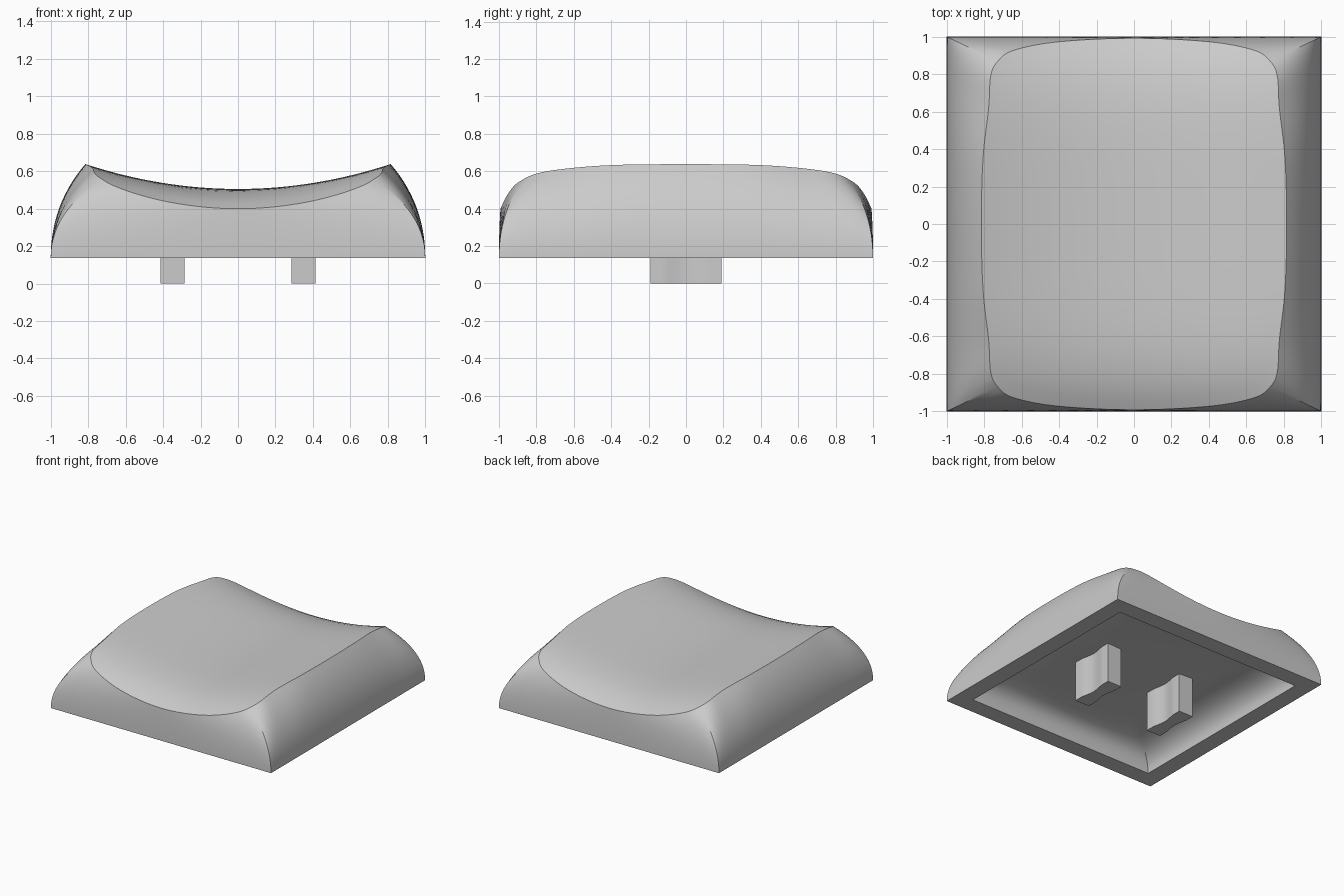
import bpy
import bmesh
from mathutils import Vector

if "Cube" in bpy.data.objects:
    bpy.data.objects.remove(bpy.data.objects["Cube"])

BASE = 0.137     # height of the skirt's lower edge
STEPS = 8        # subdivisions per outline segment
CORNER = 4       # index of the outline point that meets the square corner

grey = bpy.data.materials.new("light grey plastic")
grey.use_nodes = True
grey.diffuse_color = (0.6, 0.6, 0.6, 1)
grey.node_tree.nodes["Principled BSDF"].inputs["Base Color"].default_value = (0.6, 0.6, 0.6, 1)


def add_object(name, bm, angle):
    bmesh.ops.recalc_face_normals(bm, faces=bm.faces[:])
    mesh = bpy.data.meshes.new(name)
    bm.to_mesh(mesh)
    bm.free()
    mesh.materials.append(grey)
    obj = bpy.data.objects.new(name, mesh)
    bpy.context.collection.objects.link(obj)
    bpy.ops.object.select_all(action='DESELECT')
    obj.select_set(True)
    bpy.context.view_layer.objects.active = obj
    bpy.ops.object.shade_smooth_by_angle(angle=angle)


def spline(a, b, c, d, t):
    return 0.5 * (2 * b + (c - a) * t + (2 * a - 5 * b + 4 * c - d) * t ** 2
                  + (3 * b - a - 3 * c + d) * t ** 3)


def bezier(a, b, c, t):
    return a * (1 - t) ** 2 + b * 2 * t * (1 - t) + c * t ** 2


def dish(x, y):
    return 0.505 - 0.11 * abs(y) ** 5.2 + 0.2 * x * x


def ceiling(x, y):
    return 0.32 - 0.03 * abs(y) ** 4 + 0.06 * x * x


# One quarter of the dished top's rim, with the matching square foot
quarter = [Vector(p) for p in ((0.815, 0), (0.806, 0.35), (0.776, 0.62), (0.765, 0.79),
                               (0.727, 0.869), (0.64, 0.928), (0.4, 0.973), (0, 0.992))]
first, last = quarter[1], quarter[-2]
padded = [Vector((first.x, -first.y))] + quarter + [Vector((-last.x, last.y))]
rim, foot = [], []
corner = quarter[CORNER]
for i in range(len(quarter) - 1):
    for s in range(STEPS):
        p = spline(*padded[i:i + 4], s / STEPS)
        rim.append(p)
        foot.append(Vector((1, p.y / corner.y)) if i < CORNER else Vector((p.x / corner.x, 1)))


def full_loop(points, end_y):
    # Turn the quarter into a closed outline by mirroring
    half = points + [Vector((0, end_y))] + [Vector((-p.x, p.y)) for p in reversed(points)]
    return half + [Vector((p.x, -p.y)) for p in reversed(half[1:-1])]


rim, foot = full_loop(rim, quarter[-1].y), full_loop(foot, 1)


def wall(inset, rim_scale, height, bend, t):
    loop = []
    for r, f in zip(rim, foot):
        f, r = f * inset, r * rim_scale
        z = height(r.x, r.y)
        loop.append(bezier(Vector((f.x, f.y, BASE)),
                           Vector((f.x, f.y, BASE + bend * (z - BASE))),
                           Vector((r.x, r.y, z)), t))
    return loop


def surface(scale, height):
    return [Vector((p.x * scale, p.y * scale, height(p.x * scale, p.y * scale))) for p in rim]


# Cap shell: dish, outer wall, lower lip, hollow wall and ceiling
RINGS, WALL, INNER = 16, 14, 0.7
loops = [surface(i / RINGS, dish) for i in range(1, RINGS)]
loops += [wall(1, 1, dish, 0.57, 1 - i / WALL) for i in range(WALL + 1)]
loops += [wall(0.86, INNER, ceiling, 0.92, i / WALL) for i in range(WALL + 1)]
loops += [surface(INNER * i / 6, ceiling) for i in range(5, 0, -1)]

bm = bmesh.new()
rows = [[bm.verts.new(p) for p in loop] for loop in loops]
count = len(rim)
for a, b in zip(rows, rows[1:]):
    for j in range(count):
        k = (j + 1) % count
        bm.faces.new((a[j], a[k], b[k], b[j]))
for row, height in ((rows[0], dish), (rows[-1], ceiling)):
    centre = bm.verts.new((0, 0, height(0, 0)))
    for j in range(count):
        bm.faces.new((row[j], row[(j + 1) % count], centre))
add_object("cap_shell", bm, 0.55)

# Two waisted mounting prongs under the cap
side = [(0.065, -0.19), (0.065, -0.13)]
for i in range(1, 12):
    t = i / 6 - 1
    side.append((0.065 - 0.018 * (1 - t * t) ** 2, 0.13 * t))
side += [(0.065, 0.13), (0.065, 0.19)]
outline = side + [(-x, y) for x, y in reversed(side)]
for name, cx in (("left_prong", 0.35), ("right_prong", -0.35)):
    bm = bmesh.new()
    face = bm.faces.new([bm.verts.new((cx + x, y, 0)) for x, y in outline])
    ext = bmesh.ops.extrude_face_region(bm, geom=[face])
    for v in ext["geom"]:
        if isinstance(v, bmesh.types.BMVert):
            v.co.z = 0.34
    add_object(name, bm, 0.6)
